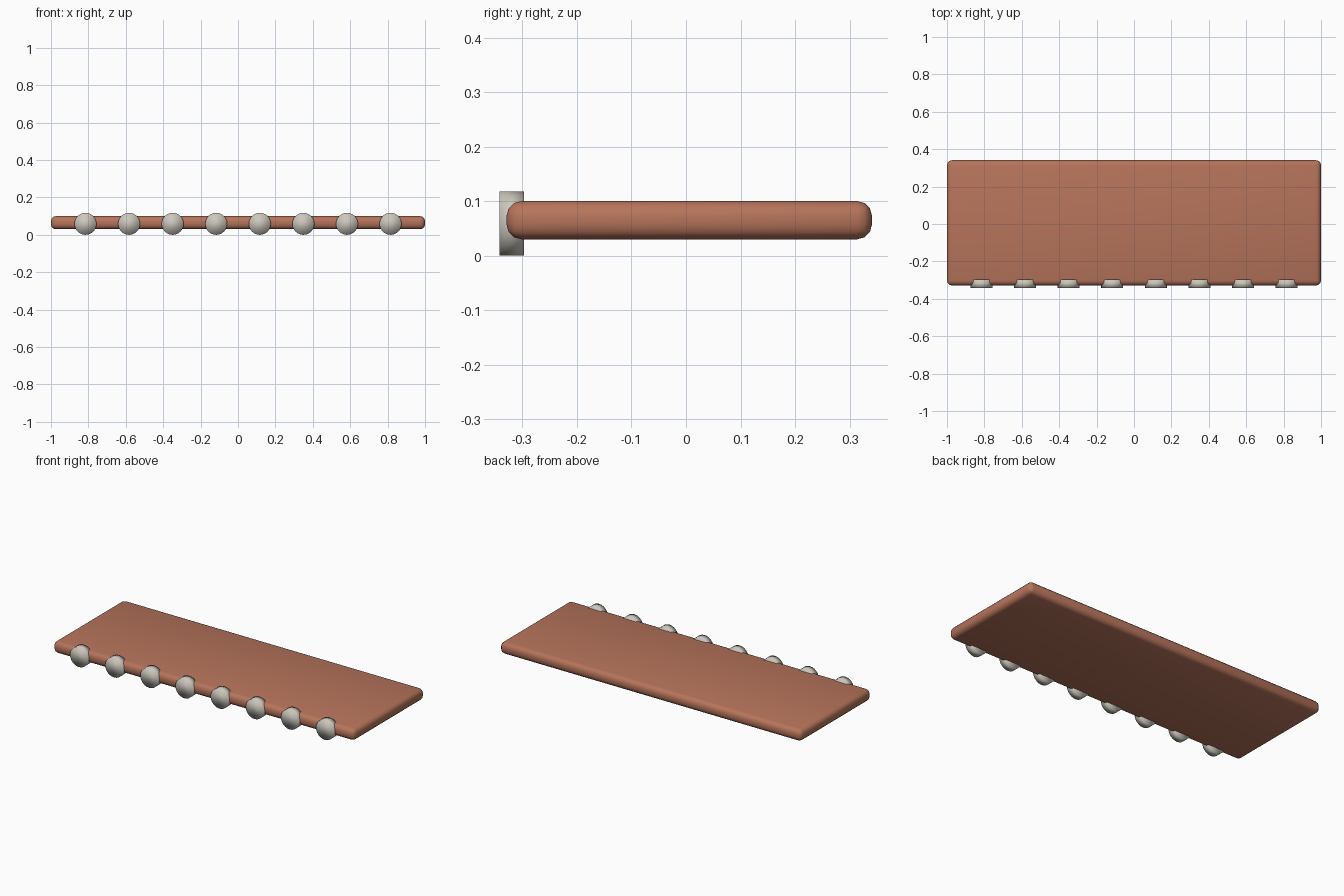
import bpy
import math

cube = bpy.data.objects.get("Cube")
if cube:
    bpy.data.objects.remove(cube, do_unlink=True)


def make_material(name, rgb):
    mat = bpy.data.materials.new(name)
    mat.use_nodes = True
    mat.diffuse_color = (*rgb, 1)
    mat.node_tree.nodes["Principled BSDF"].inputs["Base Color"].default_value = (*rgb, 1)
    return mat


terracotta = make_material("terracotta", (0.47, 0.175, 0.105))
pale_grey = make_material("pale grey", (0.60, 0.57, 0.51))

# Rounded flat slab
bpy.ops.mesh.primitive_cube_add(size=1, location=(0, 0.006, 0.065))
slab = bpy.context.object
slab.name = "slab"
slab.scale = (2, 0.67, 0.07)
bpy.ops.object.transform_apply(location=False, rotation=False, scale=True)
bevel = slab.modifiers.new("rounded edges", "BEVEL")
bevel.width = 0.027
bevel.segments = 3
slab.data.materials.append(terracotta)
bpy.ops.object.shade_smooth()

# Row of round studs along the front edge
STUDS = 8
SPACING = 0.233
RADIUS = 0.059
for i in range(STUDS):
    x = (i - (STUDS - 1) / 2) * SPACING
    bpy.ops.mesh.primitive_cylinder_add(
        vertices=24, radius=RADIUS, depth=0.045,
        location=(x, -0.3195, RADIUS), rotation=(math.pi / 2, 0, 0))
    stud = bpy.context.object
    stud.name = f"front_stud_{i + 1}"
    stud.data.materials.append(pale_grey)
    bpy.ops.object.shade_smooth()
